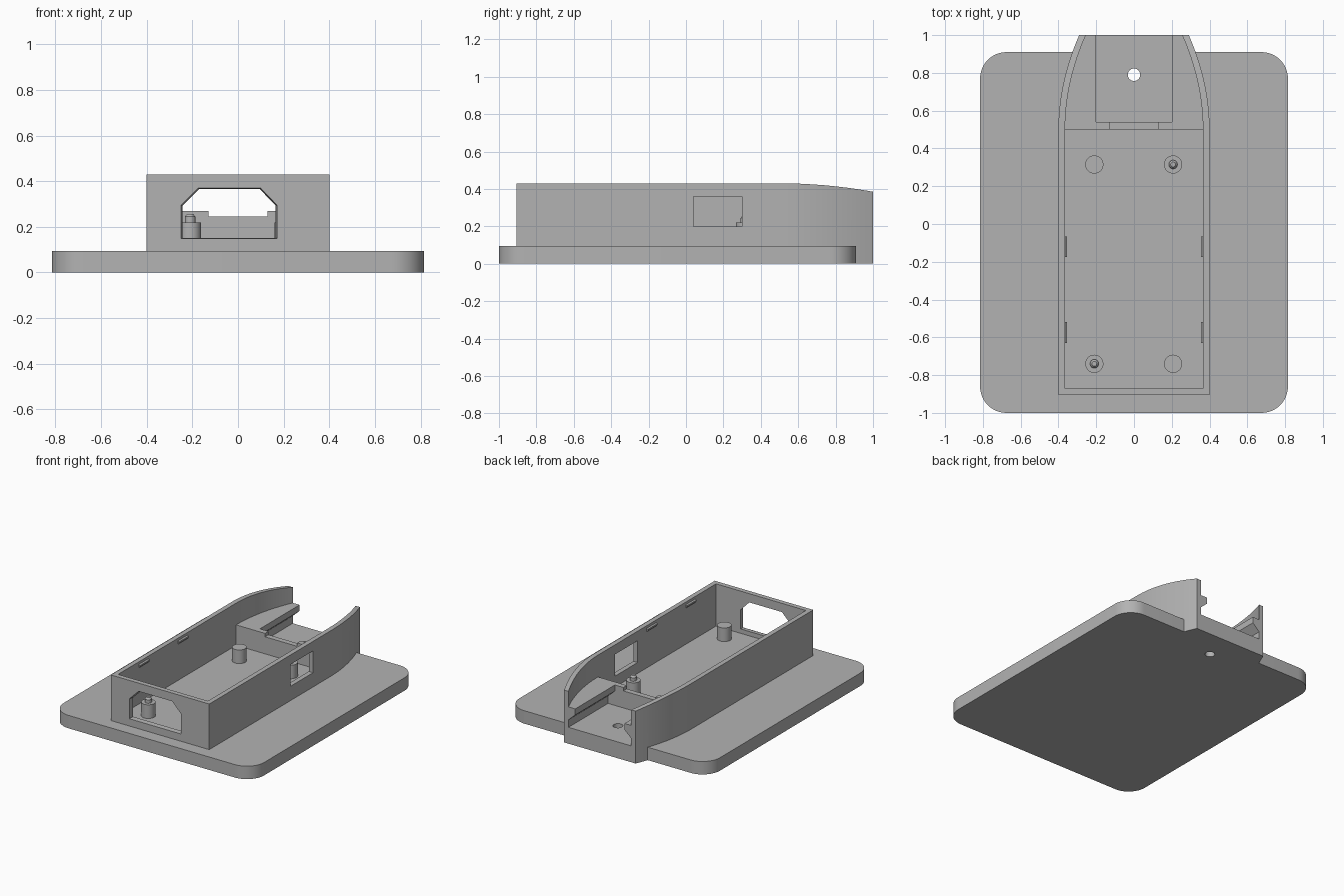
import bpy, bmesh, math
from mathutils import Vector

default = bpy.data.objects.get("Cube")
if default:
    bpy.data.objects.remove(default, do_unlink=True)

grey = bpy.data.materials.new("plain grey")
grey.use_nodes = True
COLOUR = (0.45, 0.45, 0.45, 1)
grey.diffuse_color = COLOUR
grey.node_tree.nodes["Principled BSDF"].inputs["Base Color"].default_value = COLOUR

FLOOR, LEDGE, TOP = 0.12, 0.27, 0.43
BEND, BACK, WALL = 0.5, 1.0, 0.035


def loft(name, bottom, top):
    """Closed solid between two matching loops of 3D points."""
    bm = bmesh.new()
    a = [bm.verts.new(p) for p in bottom]
    b = [bm.verts.new(p) for p in top]
    bm.faces.new(a)
    bm.faces.new(b)
    for i in range(len(a)):
        j = (i + 1) % len(a)
        bm.faces.new((a[i], a[j], b[j], b[i]))
    bmesh.ops.recalc_face_normals(bm, faces=bm.faces)
    mesh = bpy.data.meshes.new(name)
    bm.to_mesh(mesh)
    bm.free()
    obj = bpy.data.objects.new(name, mesh)
    bpy.context.collection.objects.link(obj)
    mesh.materials.append(grey)
    return obj


def prism(name, outline, axis, lo, hi):
    """Extrude a 2D outline along x, y or z."""
    def place(p, d):
        c = list(p)
        c.insert("xyz".index(axis), d)
        return Vector(c)
    return loft(name, [place(p, lo) for p in outline], [place(p, hi) for p in outline])


def rect(u0, u1, v0, v1):
    return [(u0, v0), (u1, v0), (u1, v1), (u0, v1)]


def circle(x, y, r, n=32):
    return [(x + r * math.cos(2 * math.pi * i / n), y + r * math.sin(2 * math.pi * i / n))
            for i in range(n)]


def combine(target, other, operation):
    mod = target.modifiers.new("combine", "BOOLEAN")
    mod.operation, mod.object, mod.solver = operation, other, "EXACT"
    bpy.context.view_layer.objects.active = target
    bpy.ops.object.modifier_apply(modifier=mod.name)
    bpy.data.objects.remove(other, do_unlink=True)


def smooth(obj):
    bpy.ops.object.select_all(action="DESELECT")
    obj.select_set(True)
    bpy.context.view_layer.objects.active = obj
    bpy.ops.object.shade_smooth_by_angle(angle=math.radians(25))


def curved_side(inset, start, end, steps=16):
    """Plan outline with straight sides that curve inward toward the back."""
    right = [(0.4 - inset, start)]
    for i in range(steps + 1):
        y = BEND + (end - BEND) * i / steps
        t = (y - BEND) / (BACK - BEND)
        right.append((0.4 - inset - 0.11 * t * t, y))
    return right + [(-x, y) for x, y in reversed(right)]


# Base plate with rounded corners
R = 0.14
plate_outline = []
for cx, cy, quarter in ((0.675, 0.77, 0), (-0.675, 0.77, 1),
                        (-0.675, -0.86, 2), (0.675, -0.86, 3)):
    for i in range(13):
        a = math.pi / 2 * (quarter + i / 12)
        plate_outline.append((cx + R * math.cos(a), cy + R * math.sin(a)))
case = prism("open_case", plate_outline, "z", 0, 0.095)

# Case body
combine(case, prism("body", curved_side(0, -0.905, BACK), "z", 0, TOP), "UNION")

# Main tray and the space above the rear ledge
tray = rect(WALL - 0.4, 0.4 - WALL, -0.87, BEND)
combine(case, prism("tray_cut", tray, "z", FLOOR, 0.6), "DIFFERENCE")
combine(case, prism("rear_cut", curved_side(WALL, 0.4, 1.05), "z", LEDGE, 0.6), "DIFFERENCE")

# Undercut slot in the rear block, with a shallow notch in its front lip
half = [(0.255, FLOOR), (0.255, 0.175), (0.2, 0.225), (0.2, 0.32)]
slot = half + [(-x, z) for x, z in reversed(half)]
combine(case, prism("slot_cut", slot, "y", 0.54, 1.1), "DIFFERENCE")
combine(case, prism("notch_cut", rect(-0.13, 0.13, 0.245, 0.35), "y", 0.45, 0.6), "DIFFERENCE")

# Rear rim that slopes down in a gentle curve
rim = [(BEND + 0.06 * i, TOP - 0.045 * (0.12 * i) ** 2) for i in range(10)]
combine(case, prism("rim_cut", rim + [(1.1, 0.6), (BEND, 0.6)], "x", -0.6, 0.6), "DIFFERENCE")

# Front opening with clipped corners, narrowing inward
opening = [(-0.25, 0.148), (0.172, 0.148), (0.172, 0.295), (0.1, 0.37), (-0.175, 0.37), (-0.25, 0.295)]


def opening_at(y, scale):
    return [(-0.039 + (x + 0.039) * scale, y, 0.259 + (z - 0.259) * scale) for x, z in opening]


combine(case, loft("front_cut", opening_at(-0.91, 1), opening_at(-0.86, 0.955)), "DIFFERENCE")

# Side opening and screw hole
combine(case, prism("side_cut", rect(0.04, 0.3, 0.2, 0.36), "x", 0.33, 0.45), "DIFFERENCE")
combine(case, prism("screw_cut", circle(0, 0.79, 0.033), "z", -0.1, 0.2), "DIFFERENCE")
smooth(case)

# Support posts, two of them with locating pins
for x, y, pinned in ((-0.21, -0.74, True), (0.207, -0.74, False),
                     (-0.21, 0.315, False), (0.207, 0.315, True)):
    smooth(prism("support_post", circle(x, y, 0.048), "z", FLOOR - 0.01, 0.22))
    if pinned:
        smooth(prism("post_pin", circle(x, y, 0.023), "z", 0.21, 0.245))
        smooth(loft("pin_tip", [(*p, 0.245) for p in circle(x, y, 0.023)],
                    [(*p, 0.257) for p in circle(x, y, 0.013)]))

# Snap ridges under the rim
for side in (-1, 1):
    for y in (-0.12, -0.575):
        ridge = [(side * 0.37, 0.38), (side * 0.356, 0.395), (side * 0.356, 0.405), (side * 0.37, 0.415)]
        prism("snap_ridge", ridge, "y", y - 0.055, y + 0.055)
